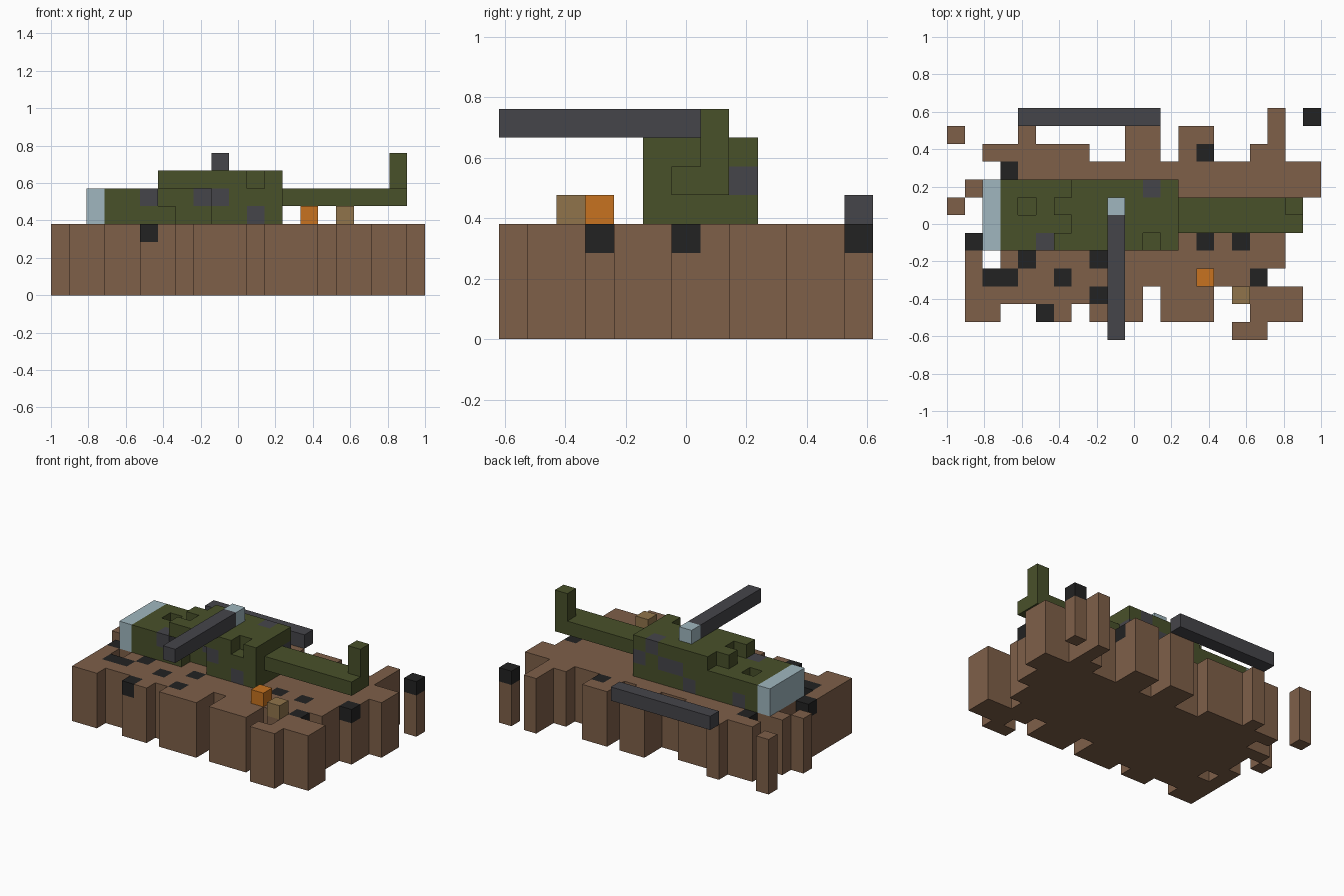
import bpy, bmesh
from mathutils import Vector

cube = bpy.data.objects.get("Cube")
if cube:
    bpy.data.objects.remove(cube, do_unlink=True)

UNIT = 2 / 21
ORIGIN = Vector((-10.5, -6.5, 0))


def make_material(name, rgb):
    mat = bpy.data.materials.new(name)
    mat.use_nodes = True
    mat.diffuse_color = (*rgb, 1)
    mat.node_tree.nodes["Principled BSDF"].inputs["Base Color"].default_value = (*rgb, 1)
    return mat


earth = make_material("earth brown", (0.21, 0.115, 0.066))
charred = make_material("charred black", (0.016, 0.016, 0.016))
olive = make_material("olive green", (0.066, 0.082, 0.023))
metal = make_material("dark metal", (0.06, 0.059, 0.068))
glass = make_material("pale glass", (0.35, 0.47, 0.52))
flame = make_material("flame orange", (0.57, 0.17, 0.014))
sand = make_material("dull sand", (0.28, 0.175, 0.07))


def block(x, y, z):
    """Set of grid cells in the given (start, stop) spans."""
    return {(i, j, k) for i in range(*x) for j in range(*y) for k in range(*z)}


def build(name, cells, main, accent=None, marked=()):
    """Outer skin of a set of cells, with marked cells in the accent colour."""
    bm = bmesh.new()
    corners = {}

    def corner(p):
        key = tuple(round(c) for c in p)
        if key not in corners:
            corners[key] = bm.verts.new((Vector(key) + ORIGIN) * UNIT)
        return corners[key]

    for cell in sorted(cells):
        for axis in range(3):
            for side in (0, 1):
                step = Vector((0, 0, 0))
                step[axis] = 1
                near = Vector(cell)
                other = near + step * (1 if side else -1)
                if tuple(int(c) for c in other) in cells:
                    continue
                u, v = Vector((0, 0, 0)), Vector((0, 0, 0))
                u[(axis + 1) % 3] = v[(axis + 2) % 3] = 1
                base = near + step * side
                ring = [base, base + u, base + u + v, base + v]
                if not side:
                    ring.reverse()
                face = bm.faces.new([corner(p) for p in ring])
                face.material_index = int(cell in marked)
    mesh = bpy.data.meshes.new(name)
    bm.to_mesh(mesh)
    bm.free()
    mesh.materials.append(main)
    if accent:
        mesh.materials.append(accent)
    obj = bpy.data.objects.new(name, mesh)
    bpy.context.collection.objects.link(obj)
    return obj


# Ragged ground: spans along x for every row from front to back
rows = [
    [(16, 18)],
    [(1, 3), (5, 7), (8, 11), (12, 15), (17, 20)],
    [(1, 11), (12, 15), (16, 20)],
    [(1, 18)],
    [(1, 2), (3, 19)],
    [(1, 19)],
    [(2, 20)],
    [(0, 1), (2, 20)],
    [(1, 21)],
    [(3, 21)],
    [(2, 8), (10, 12), (13, 15), (17, 19)],
    [(0, 1), (4, 5), (10, 12), (13, 15), (18, 19)],
    [(18, 19), (20, 21)],
]
ground = set()
for j, spans in enumerate(rows):
    for span in spans:
        ground |= block(span, (j, j + 1), (0, 4))

# Charred cells in the top layer of the ground, by row
burnt_rows = {1: [5], 2: [8], 3: [2, 3, 6, 17], 4: [4, 8], 5: [1, 14, 16],
              6: [19], 9: [3], 10: [14], 12: [20]}
burnt = {(i, j, 3) for j, columns in burnt_rows.items() for i in columns}
build("ground", ground, earth, charred, burnt)

# Wrecked hull with a raised roof, a side opening and missing pieces
hull = block((3, 13), (5, 9), (4, 6)) | block((6, 13), (5, 9), (6, 7))
hull -= block((6, 9), (5, 6), (5, 6)) | block((7, 9), (5, 6), (4, 5))
hull -= {(4, 7, 5), (6, 6, 6), (6, 8, 6), (11, 5, 6)}
scars = {(5, 5, 5), (8, 6, 5), (9, 5, 5), (11, 5, 4), (12, 8, 5),
         (11, 8, 6), (10, 8, 5), (9, 8, 5), (8, 8, 4), (4, 8, 4)}
build("hull", hull, olive, metal, scars)

# Tail boom with upright fin
build("tail", block((13, 20), (6, 8), (5, 6)) | block((19, 20), (7, 8), (6, 8)), olive)

# Nose window and rotor parts
build("nose_window", block((2, 3), (5, 9), (4, 6)), glass)
build("rotor_hub", block((9, 10), (7, 8), (7, 8)), glass)
build("rotor_blade", block((9, 10), (0, 7), (7, 8)), metal)
build("fallen_blade", block((4, 12), (12, 13), (4, 5)), metal)

# Loose debris
build("burning_debris", {(14, 3, 4)}, flame)
build("sandy_debris", {(16, 2, 4)}, sand)
